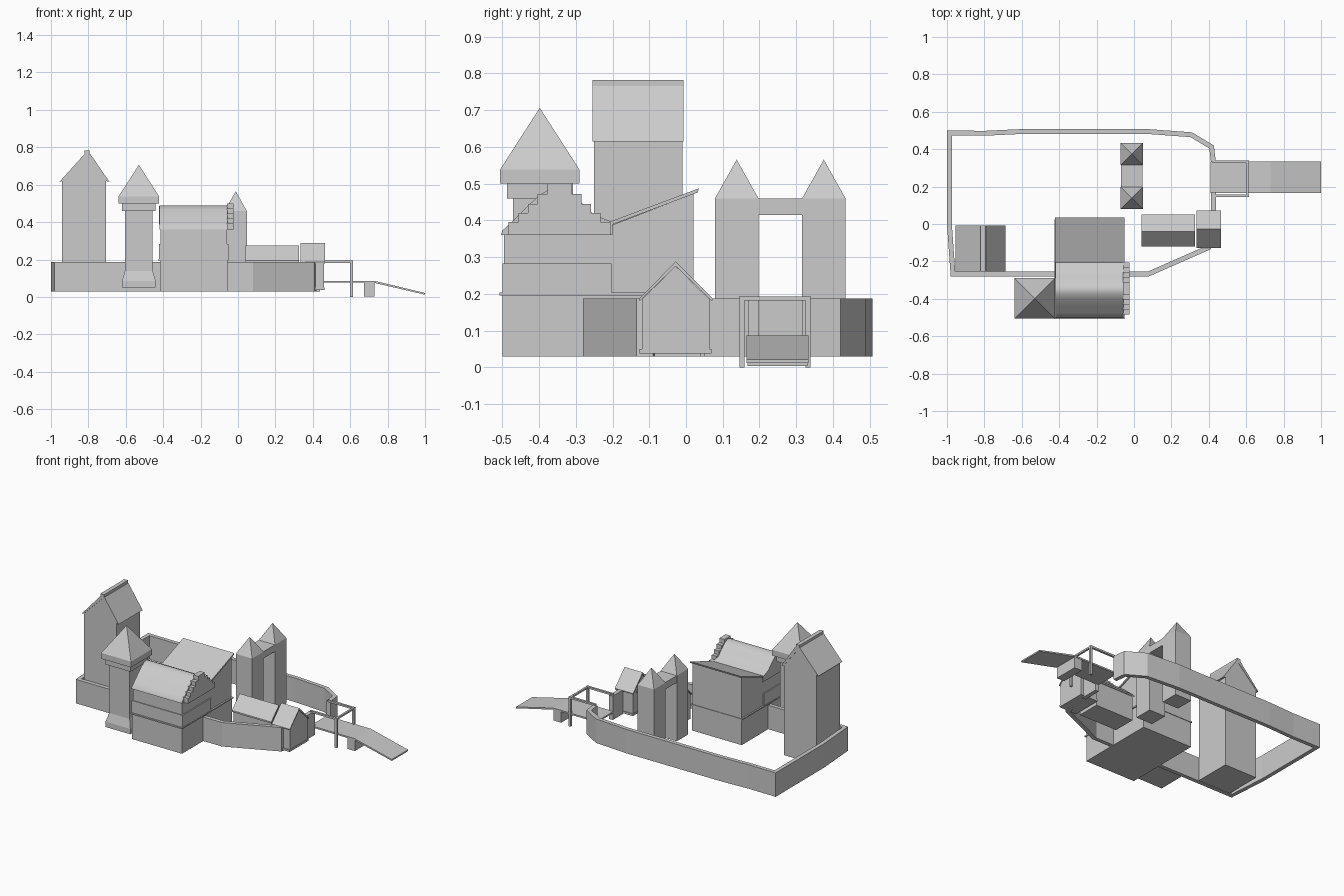
import bpy, bmesh
from mathutils import Vector


def finish(name, bm):
    bmesh.ops.recalc_face_normals(bm, faces=bm.faces)
    me = bpy.data.meshes.new(name)
    bm.to_mesh(me)
    bm.free()
    ob = bpy.data.objects.new(name, me)
    bpy.context.collection.objects.link(ob)
    return ob


def loft(name, rings):
    """Skin a stack of equal-length closed rings and cap both ends."""
    bm = bmesh.new()
    vs = [[bm.verts.new(p) for p in r] for r in rings]
    n = len(vs[0])
    for a, b in zip(vs, vs[1:]):
        for i in range(n):
            j = (i + 1) % n
            bm.faces.new((a[i], a[j], b[j], b[i]))
    bm.faces.new(vs[0])
    bm.faces.new(vs[-1])
    bmesh.ops.remove_doubles(bm, verts=bm.verts, dist=1e-5)
    return finish(name, bm)


def box(name, x0, x1, y0, y1, z0, z1):
    return loft(name, [[(x0, y0, z), (x1, y0, z), (x1, y1, z), (x0, y1, z)] for z in (z0, z1)])


def prism_x(name, prof, x0, x1):
    """Extrude a (y, z) profile along x."""
    return loft(name, [[(x, y, z) for y, z in prof] for x in (x0, x1)])


def prism_y(name, prof, y0, y1):
    """Extrude an (x, z) profile along y."""
    return loft(name, [[(x, y, z) for x, z in prof] for y in (y0, y1)])


def square_stack(name, cx, cy, levels):
    """Square tower from (half_width, z) levels."""
    return loft(name, [[(cx + sx * max(h, 1e-4), cy + sy * max(h, 1e-4), z)
                        for sx, sy in ((-1, -1), (1, -1), (1, 1), (-1, 1))] for h, z in levels])


def wall(name, pts, t=0.026, z0=0.03, z1=0.187):
    """Wall of even thickness to the left of an open path, with mitred corners."""
    p = [Vector(q) for q in pts]
    rings = []
    for i, q in enumerate(p):
        dirs = []
        if i > 0:
            dirs.append((q - p[i - 1]).normalized())
        if i < len(p) - 1:
            dirs.append((p[i + 1] - q).normalized())
        nrm = [Vector((-d.y, d.x)) for d in dirs]
        m = sum(nrm, Vector((0, 0))).normalized()
        r = q + m * (t / m.dot(nrm[0]))
        rings.append([(q.x, q.y, z0), (r.x, r.y, z0), (r.x, r.y, z1), (q.x, q.y, z1)])
    return loft(name, rings)


# Curtain wall, outer line counter-clockwise, open at the gate
wall("curtain_wall", [(0.437, 0.335), (0.427, 0.42), (0.31, 0.49), (0.08, 0.507), (-0.61, 0.507),
                      (-0.8, 0.498), (-1, 0.5), (-1, 0), (-0.98, -0.28), (-0.41, -0.28)])
wall("front_wall", [(-0.07, -0.28), (0.08, -0.28), (0.41, -0.135), (0.42, -0.09)])
wall("gate_wall", [(0.438, 0.05), (0.438, 0.17)])

# Keep with gabled roof and ridge cap
prism_y("keep", [(-0.94, 0.03), (-0.705, 0.03), (-0.705, 0.62), (-0.807, 0.75), (-0.94, 0.62)], -0.25, -0.01)
prism_y("keep_roof", [(-0.955, 0.615), (-0.94, 0.62), (-0.807, 0.75), (-0.705, 0.62), (-0.687, 0.615),
                      (-0.79, 0.765), (-0.82, 0.765)], -0.255, -0.007)
box("keep_ridge", -0.82, -0.793, -0.255, -0.007, 0.758, 0.782)

# Corner tower with flared foot, cornice and pyramid roof
square_stack("corner_tower", -0.53, -0.397,
             [(0.09, 0.05), (0.09, 0.085), (0.074, 0.14), (0.074, 0.46), (0.09, 0.46), (0.09, 0.5)])
square_stack("corner_tower_roof", -0.53, -0.398, [(0.108, 0.5), (0.108, 0.538), (0, 0.706)])

# Main house: rear block with rising shed roof, front block with ledges
prism_x("house_rear", [(-0.22, 0.03), (0.02, 0.03), (0.02, 0.472), (-0.22, 0.38)], -0.415, -0.06)
prism_x("house_rear_roof", [(-0.205, 0.387), (0.032, 0.476), (0.035, 0.487), (-0.205, 0.397)], -0.422, -0.052)
box("house_ground_floor", -0.418, -0.056, -0.5, 0.02, 0.03, 0.195)
box("house_ledge", -0.424, -0.05, -0.508, 0.024, 0.195, 0.203)
box("house_middle_floor", -0.422, -0.052, -0.5, -0.203, 0.203, 0.282)
box("house_upper_floor", -0.415, -0.06, -0.495, -0.205, 0.282, 0.37)
roof = prism_x("house_front_roof", [(-0.503, 0.36), (-0.5, 0.372), (-0.475, 0.395), (-0.44, 0.43),
                                    (-0.40, 0.468), (-0.37, 0.486), (-0.345, 0.49), (-0.315, 0.476),
                                    (-0.28, 0.443), (-0.25, 0.415), (-0.2, 0.395), (-0.2, 0.36)],
               -0.42, -0.055)
bpy.context.view_layer.objects.active = roof
roof.select_set(True)
bpy.ops.object.shade_smooth_by_angle(angle=0.6)

# Crow-stepped gable
half = [(0.139, 0.395), (0.112, 0.42), (0.086, 0.445), (0.06, 0.472), (0.033, 0.5)]
side, z = [], 0.36
for h, top in half:
    side += [(h, z), (h, top)]
    z = top
prism_x("stepped_gable", [(-0.344 + h, z) for h, z in side] + [(-0.344 - h, z) for h, z in side[::-1]],
        -0.06, -0.024)

# Twin towers joined by a bridge
for i, cy in enumerate((0.138, 0.375)):
    loft("twin_tower_%d" % (i + 1), [[(-0.012 + sx * hx, cy + sy * hx, z)
         for sx, sy in ((-1, -1), (1, -1), (1, 1), (-1, 1))]
         for hx, z in ((0.059, 0.03), (0.059, 0.46), (0.0001, 0.565))])
box("twin_bridge", -0.07, 0.046, 0.19, 0.32, 0.415, 0.46)

# Stable and gatehouse
prism_x("stable", [(-0.11, 0.03), (0.04, 0.03), (0.04, 0.19), (-0.04, 0.265), (-0.11, 0.19)], 0.045, 0.32)
prism_x("stable_roof", [(-0.12, 0.185), (-0.04, 0.265), (0.05, 0.185), (0.05, 0.195), (-0.04, 0.275),
                        (-0.12, 0.195)], 0.04, 0.325)
prism_x("gatehouse", [(-0.12, 0.05), (0.064, 0.05), (0.064, 0.185), (-0.028, 0.275), (-0.12, 0.185)], 0.34, 0.46)
box("gatehouse_foot", 0.337, 0.463, -0.126, 0.069, 0.037, 0.05)
prism_x("gatehouse_roof", [(-0.127, 0.18), (-0.028, 0.275), (0.071, 0.18), (0.073, 0.187), (-0.028, 0.288),
                           (-0.127, 0.187)], 0.333, 0.465)

# Drawbridge: deck, ramp, pier and hoisting frame
prism_y("bridge_deck", [(0.41, 0.076), (0.725, 0.076), (1.0, 0.012), (1.0, 0.021), (0.73, 0.086), (0.41, 0.086)],
        0.165, 0.333)
box("bridge_pier", 0.675, 0.73, 0.168, 0.33, 0.003, 0.08)
for i, y in enumerate((0.145, 0.325)):
    box("frame_post_%d" % (i + 1), 0.6, 0.615, y, y + 0.014, 0, 0.194)
    box("frame_beam_%d" % (i + 1), 0.42, 0.615, y, y + 0.014, 0.182, 0.194)
box("frame_crossbeam", 0.6, 0.613, 0.145, 0.339, 0.182, 0.193)
